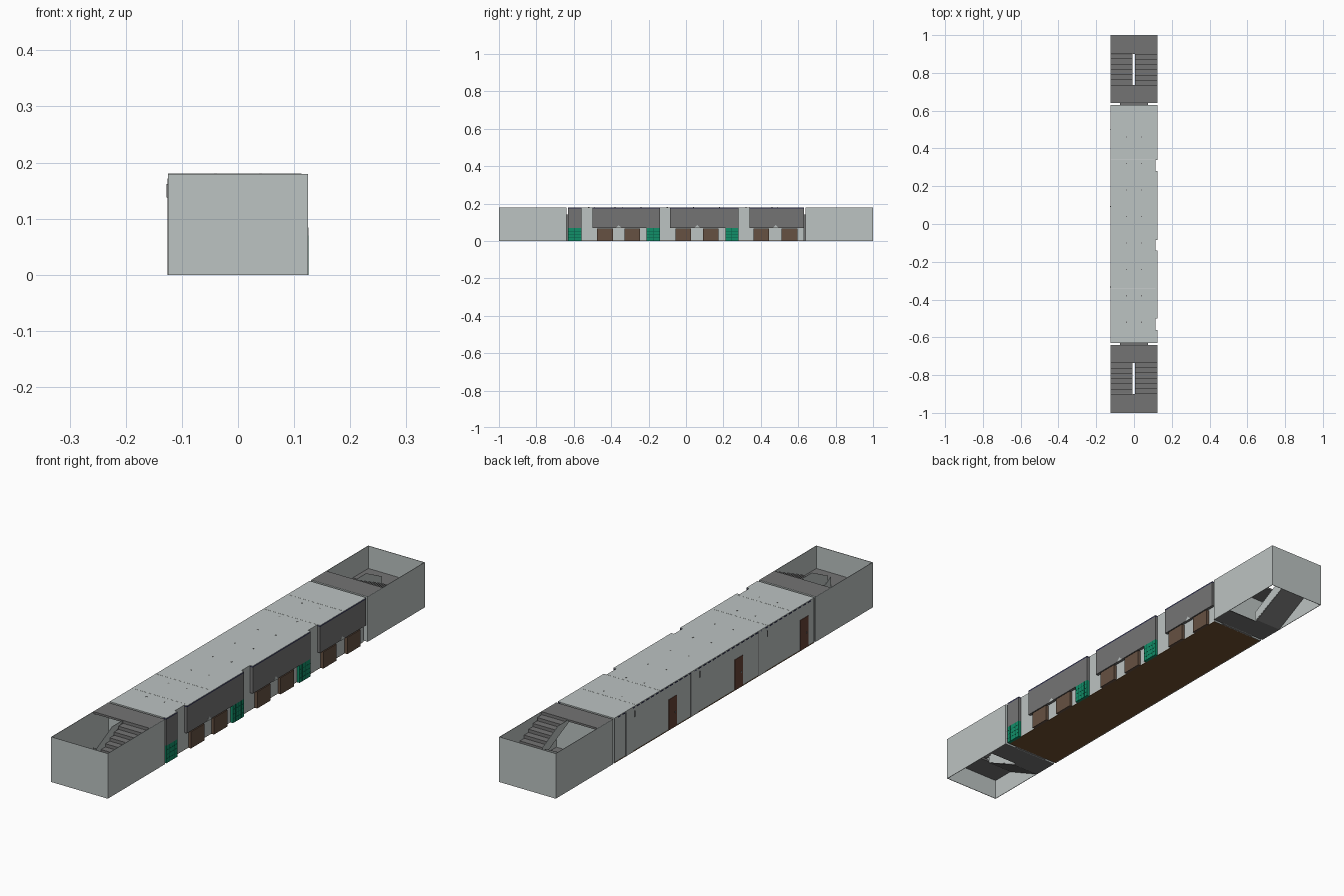
import bpy, bmesh
from mathutils import Vector

if "Cube" in bpy.data.objects:
    bpy.data.objects.remove(bpy.data.objects["Cube"])


def srgb(r, g, b):
    f = lambda c: ((c / 255 + 0.055) / 1.055) ** 2.4 if c > 10 else c / 3294
    return (f(r), f(g), f(b), 1)


def mat(name, *rgb):
    m = bpy.data.materials.new(name)
    m.diffuse_color = srgb(*rgb)
    m.use_nodes = True
    m.node_tree.nodes["Principled BSDF"].inputs["Base Color"].default_value = m.diffuse_color
    return m


WALL = mat("pale_grey_wall", 188, 195, 194)
DARK = mat("dark_grey", 116, 116, 116)
FLOOR = mat("brown_floor", 112, 80, 48)
BROWN = mat("brown_panel", 102, 81, 66)
DOOR = mat("red_brown_door", 104, 68, 55)
GREEN = mat("green_lattice", 17, 142, 104)
DGREEN = mat("deep_green_bars", 8, 95, 70)
NAVY = mat("navy_trim", 45, 46, 82)
WHITE = mat("white_joint", 210, 214, 214)


def finish(name, bm, material):
    bmesh.ops.recalc_face_normals(bm, faces=bm.faces)
    me = bpy.data.meshes.new(name)
    bm.to_mesh(me)
    bm.free()
    me.materials.append(material)
    ob = bpy.data.objects.new(name, me)
    bpy.context.collection.objects.link(ob)
    return ob


def boxes(name, material, *bounds):
    """One object from boxes given as x0, x1, y0, y1, z0, z1."""
    bm = bmesh.new()
    for x0, x1, y0, y1, z0, z1 in bounds:
        vs = bmesh.ops.create_cube(bm, size=1)["verts"]
        for v in vs:
            v.co = Vector((x1 if v.co.x > 0 else x0,
                           y1 if v.co.y > 0 else y0,
                           z1 if v.co.z > 0 else z0))
    return finish(name, bm, material)


def prism(name, material, pts, x0, x1):
    """Extrude a (y, z) profile along x."""
    bm = bmesh.new()
    f = bm.faces.new([bm.verts.new((x0, y, z)) for y, z in pts])
    ext = bmesh.ops.extrude_face_region(bm, geom=[f])["geom"]
    bmesh.ops.translate(bm, vec=(x1 - x0, 0, 0),
                        verts=[v for v in ext if isinstance(v, bmesh.types.BMVert)])
    return finish(name, bm, material)


H, W, L, IN, T = 0.18, 0.125, 0.63, 0.113, 0.002
bays = [(-L, -0.56), (-0.50, -0.14), (-0.085, 0.28), (0.34, L)]

# ---- hall shell: floor, ceiling with notched edge, walls
boxes("hall_floor", FLOOR, (-W, IN, -L, L, 0, T))
boxes("hall_ceiling", WALL, (-W, IN, -L, L, H - T, H),
      *[(IN, W, a, b, H - T, H) for a, b in bays])
boxes("window_side_wall", WALL, (IN - T, IN, -L, L, T, H - T))
boxes("door_side_wall", WALL, (-W + 0.002, -W + 0.004, -L, L, 0, H - T))
boxes("end_walls", WALL, *[(-W, W - 0.012, s * L - 0.001, s * L + 0.001, 0, H) for s in (-1, 1)])
boxes("ceiling_joints", WHITE, *[(-W, IN, y - 0.001, y + 0.001, H, H + 0.0004)
                                 for y in (-0.49, -0.34, 0.34, 0.49)])
boxes("ceiling_fittings", DARK, *[(x - 0.003, x + 0.003, y - 0.003, y + 0.003, H, H + 0.0005)
                                  for y in (-0.52, -0.38, -0.24, -0.1, 0.04, 0.18, 0.32, 0.46)
                                  for x in (-0.04, 0.04)])

# ---- window side: window niches, top trim, panels, green lattices
boxes("window_niches", DARK, *[(IN, W, a, b, 0.07, 0.174) for a, b in bays])
boxes("window_trim", NAVY, *[(IN, W, a, b, 0.174, H - T) for a, b in bays])
boxes("brown_panels", BROWN, *[(IN, W, y, y + 0.084, 0, 0.066) for y in
                               (-0.475, -0.33, -0.057, 0.091, 0.36, 0.511)])
greens = [(-L, -0.56), (-0.21, -0.14), (0.21, 0.28)]
boxes("green_lattices", GREEN, *[(IN, W, a, b, 0, 0.07) for a, b in greens])
bars = []
for a, b in greens:
    for i in range(1, 4):
        y, z = a + (b - a) * i / 4, 0.07 * i / 4
        bars += [(W, W + 0.0005, y - 0.0008, y + 0.0008, 0, 0.07),
                 (W, W + 0.0005, a, b, z - 0.0008, z + 0.0008)]
boxes("lattice_bars", DGREEN, *bars)
for y in (-0.36, 0.06, 0.48):
    prism("sill_bracket", WALL, [(y - 0.016, 0.069), (y + 0.016, 0.069), (y, 0.084)], W, W + 0.0006)

# ---- door side: doors, pilasters, slots, small signs, ceiling edge dashes
doors = (0.26, -0.155, -0.57)
boxes("side_doors", DOOR, *[(-W, -W + 0.003, y - 0.025, y + 0.025, 0, 0.122) for y in doors])
boxes("door_handles", DARK, *[(-W - 0.0006, -W, y - 0.018, y - 0.013, 0.055, 0.062) for y in doors])
cols = (0.535, 0.125, -0.3)
boxes("pilasters", WALL, *[(-W, -W + 0.003, y - 0.022, y + 0.022, 0, H - T) for y in cols])
boxes("pilaster_slots", DARK, *[(-W - 0.0004, -W, y + 0.021, y + 0.024, 0, 0.172) for y in cols])
boxes("wall_signs", DARK, *[(-W - 0.002, -W, y - 0.035, y - 0.031, 0.138, 0.162) for y in cols])
boxes("edge_dashes", NAVY, *[(-W, -W + 0.003, -L + 0.02 + i * 0.03, -L + 0.036 + i * 0.03,
                              H - 0.007, H - 0.004) for i in range(41)])

# ---- stairwells, mirrored front and back
N, Y0, Y1, MID = 6, 0.735, 0.90, 0.09
tread, rise = (Y1 - Y0) / N, MID / (N + 1)
for s, end in ((-1, "front"), (1, "back")):
    def ybox(x0, x1, a, b, z0, z1):
        return (x0, x1, min(s * a, s * b), max(s * a, s * b), z0, z1)

    boxes(end + "_stairwell_walls", WALL,
          ybox(-W, W, 1 - T, 1, 0, H),
          ybox(-W, -W + T, 0.64, 1, 0, H), ybox(W - T, W, 0.64, 1, 0, H),
          ybox(-W, W, 0.64, 0.64 + T, 0, H))
    boxes(end + "_portal", DARK, ybox(-0.075, 0.075, L, 0.64, 0, 0.14))
    boxes(end + "_landings", DARK,
          ybox(-W + T, W - T, 0.64 + T, Y0, 0, 0.003),
          ybox(-W + T, W - T, 0.641, Y0, H - 0.008, H),
          ybox(-W + T, W - T, Y1, 1 - T, MID - 0.008, MID))

    # lower flight climbs outward, upper flight climbs back to the hall
    for label, ya, d, zb, x0, x1, xr in (("lower", Y0, 1, 0, -W + T, -0.009, -0.009),
                                         ("upper", Y1, -1, MID, 0.006, W - T, 0.005)):
        pts = [(ya, zb)]
        for i in range(N):
            z = zb + (i + 1) * rise
            pts += [(ya + d * i * tread, z), (ya + d * (i + 1) * tread, z)]
        yb = ya + d * N * tread
        pts += [(yb, zb + MID), (yb, zb + MID - 0.012), (ya + d * 0.012, zb)]
        prism(f"{end}_{label}_flight", DARK, [(s * y, z) for y, z in pts], x0, x1)
        # solid balustrade beside the flight
        top = min(zb + MID + 0.04, H)
        yk = yb if label == "lower" else ya - (Y1 - Y0) * 0.6
        rail = [(ya, zb), (ya, zb + 0.04), (yk, top), (yb, top), (yb, zb + MID - 0.012)]
        if label == "lower":
            rail = [(ya, zb), (ya, zb + 0.04), (yb, top), (yb, zb + MID - 0.012)]
        prism(f"{end}_{label}_balustrade", WALL, [(s * y, z) for y, z in rail], xr - 0.001, xr + 0.001)
